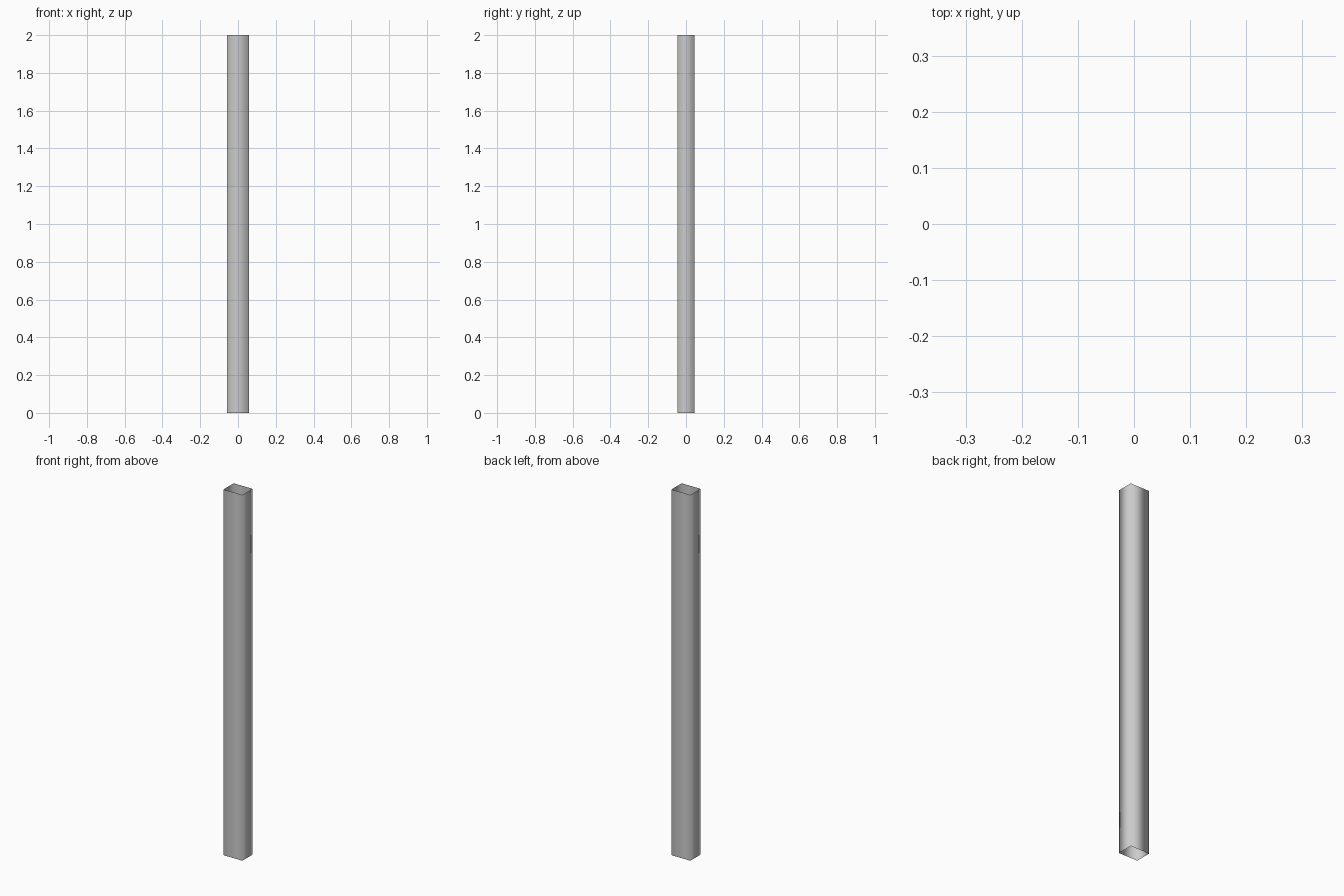
import bpy, bmesh

if "Cube" in bpy.data.objects:
    bpy.data.objects.remove(bpy.data.objects["Cube"])

HX, HY, H = 0.057, 0.044, 2.0

# Open-ended, thin-walled rectangular tube
bm = bmesh.new()
corners = [(-HX, -HY), (HX, -HY), (HX, HY), (-HX, HY)]
low, high = [[bm.verts.new((x, y, z)) for x, y in corners] for z in (0, H)]
for i in range(4):
    j = (i + 1) % 4
    face = bm.faces.new((low[i], low[j], high[j], high[i]))
    face.smooth = True  # soft shading runs around the corners

mesh = bpy.data.meshes.new("square_post")
bm.to_mesh(mesh)
bm.free()
bpy.context.collection.objects.link(bpy.data.objects.new("square_post", mesh))
